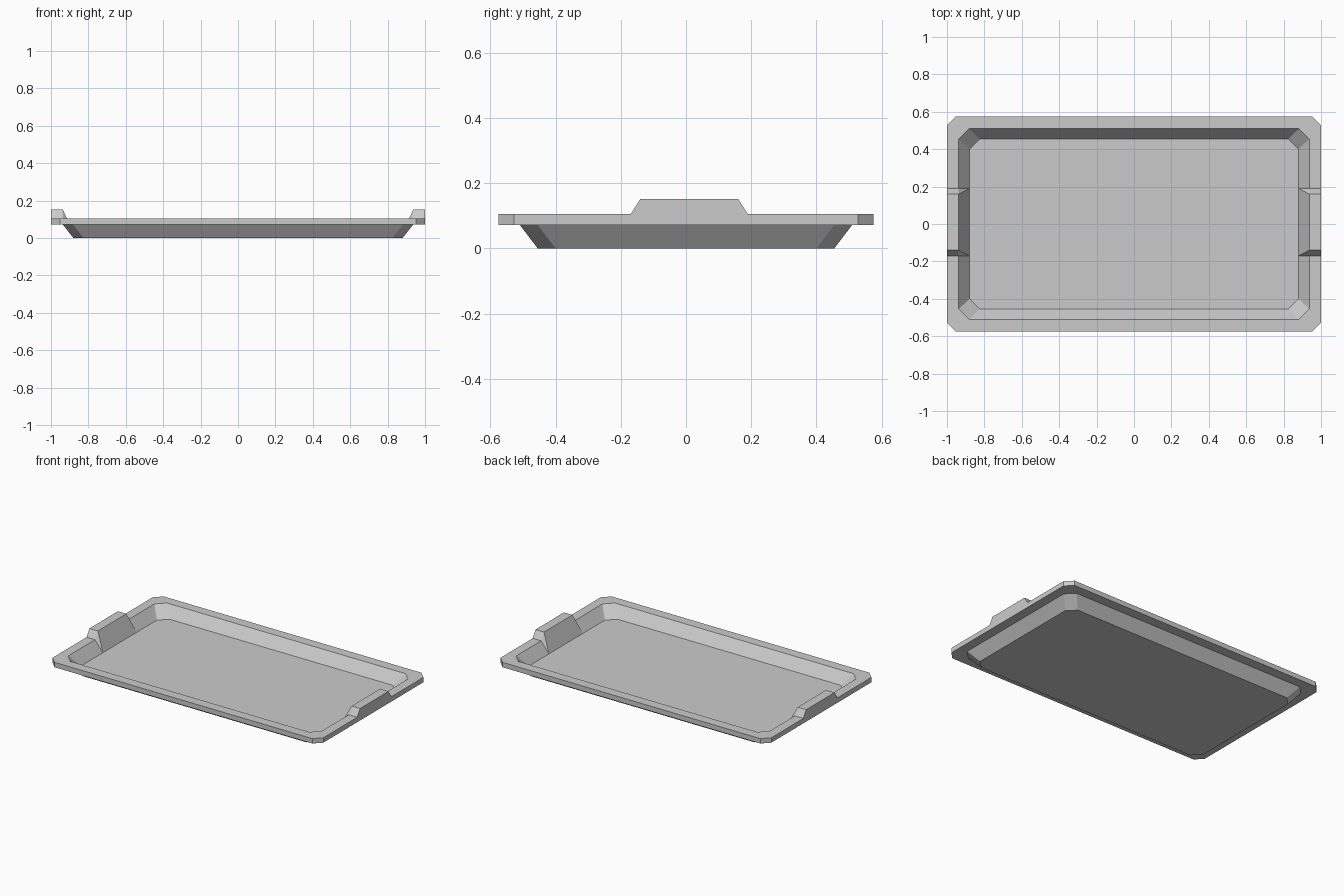
import bpy
import bmesh

cube = bpy.data.objects.get("Cube")
if cube:
    bpy.data.objects.remove(cube)

# Single plain grey
grey = bpy.data.materials.new("light grey")
grey.use_nodes = True
colour = (0.6, 0.6, 0.6, 1)
grey.diffuse_color = colour
grey.node_tree.nodes["Principled BSDF"].inputs["Base Color"].default_value = colour

HANDLE_FRONT, HANDLE_BACK = -0.17, 0.19
HANDLE_TOP, HANDLE_SLOPE = 0.152, 0.03
HANDLE_SEGMENTS = (1, 7)

bm = bmesh.new()


def ring(w, h, c, z):
    """Chamfered rectangle with extra points where the handles start and end."""
    half = [(w, c - h), (w, HANDLE_FRONT), (w, HANDLE_BACK), (w, h - c), (w - c, h)]
    other = [(-x, y) for x, y in reversed(half)]
    points = half + other + [(c - w, -h), (w - c, -h)]
    # Points run counter-clockwise; the mirrored half already carries the back corner
    return [bm.verts.new((x, y, z)) for x, y in points]


def bridge(lower, upper, skip=()):
    n = len(lower)
    for i in range(n):
        if i not in skip:
            j = (i + 1) % n
            bm.faces.new((lower[i], lower[j], upper[j], upper[i]))


# Tray shell: underside, rim and sunken floor
base = ring(0.88, 0.455, 0.055, 0.0)
under = ring(0.937, 0.51, 0.055, 0.072)
rim_low = ring(1.0, 0.576, 0.048, 0.072)
rim_out = ring(1.0, 0.576, 0.048, 0.105)
rim_in = ring(0.937, 0.51, 0.055, 0.105)
floor = ring(0.88, 0.455, 0.055, 0.033)

bm.faces.new(base)
bm.faces.new(floor)
bridge(base, under)
bridge(under, rim_low)
bridge(rim_low, rim_out)
bridge(rim_out, rim_in, HANDLE_SEGMENTS)
bridge(rim_in, floor, HANDLE_SEGMENTS)


# Raised end handles growing out of the rim and inner wall
def lift(vert, direction):
    x, y, _ = vert.co
    return bm.verts.new((x, y + direction * HANDLE_SLOPE, HANDLE_TOP))


for i in HANDLE_SEGMENTS:
    j = i + 1
    step = 1 if rim_out[j].co.y > rim_out[i].co.y else -1
    top_out = {i: lift(rim_out[i], step), j: lift(rim_out[j], -step)}
    top_in = {i: lift(rim_in[i], step), j: lift(rim_in[j], -step)}
    bm.faces.new((rim_out[i], rim_out[j], top_out[j], top_out[i]))
    bm.faces.new((top_out[i], top_out[j], top_in[j], top_in[i]))
    bm.faces.new((top_in[i], top_in[j], floor[j], floor[i]))
    for k in (i, j):
        bm.faces.new((rim_out[k], top_out[k], top_in[k], rim_in[k]))
        bm.faces.new((rim_in[k], top_in[k], floor[k]))

bmesh.ops.recalc_face_normals(bm, faces=bm.faces)
mesh = bpy.data.meshes.new("serving_tray")
bm.to_mesh(mesh)
bm.free()
mesh.materials.append(grey)
tray = bpy.data.objects.new("serving_tray", mesh)
bpy.context.collection.objects.link(tray)
